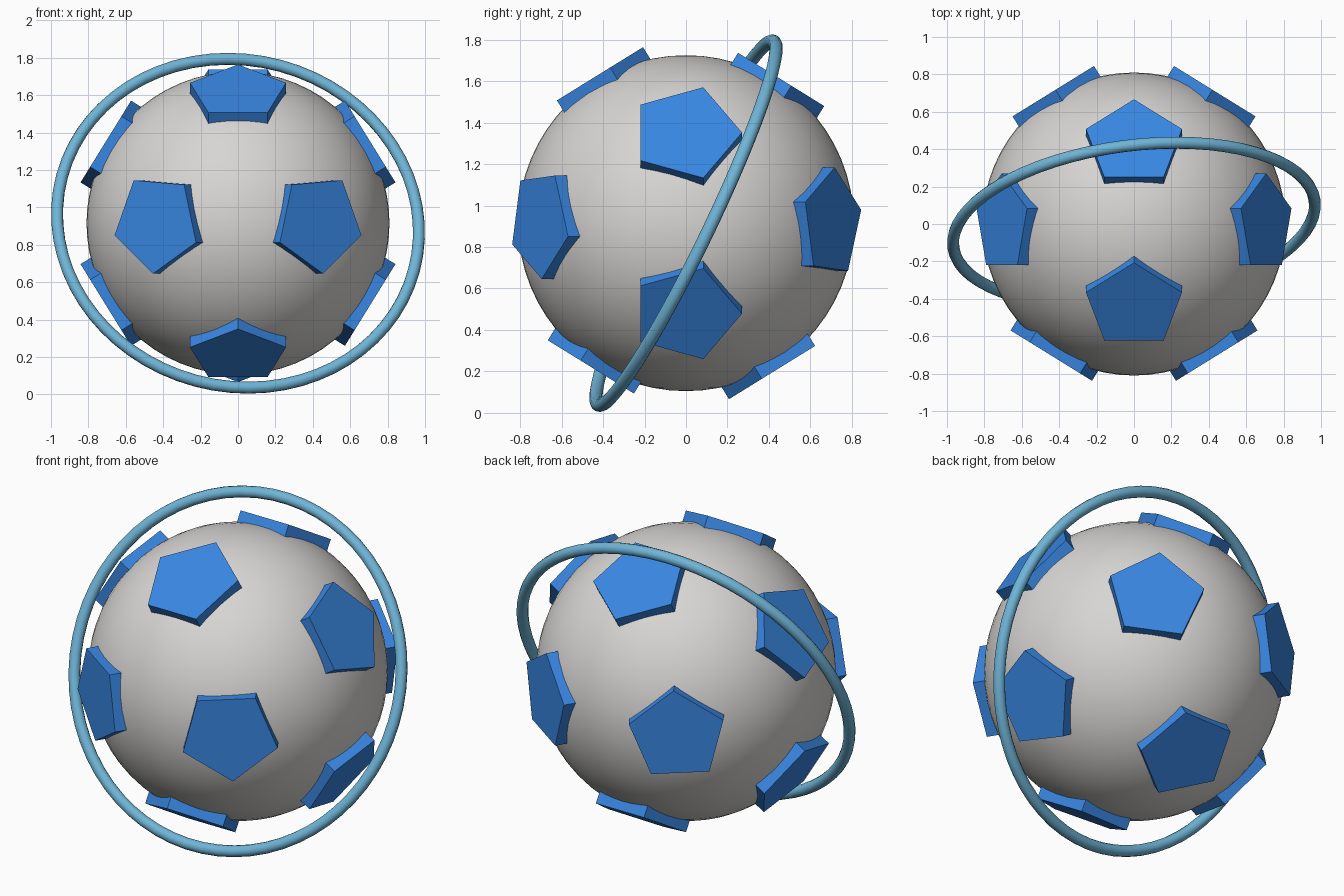
import bpy, math
from mathutils import Vector, Matrix

if "Cube" in bpy.data.objects:
    bpy.data.objects.remove(bpy.data.objects["Cube"])

CENTRE = Vector((0, 0, 0.915))
BALL_R = 0.81


def material(name, rgb):
    m = bpy.data.materials.new(name)
    m.diffuse_color = (*rgb, 1)
    m.use_nodes = True
    m.node_tree.nodes["Principled BSDF"].inputs["Base Color"].default_value = m.diffuse_color
    return m


grey = material("light grey", (0.68, 0.67, 0.65))
blue = material("blue", (0.04, 0.24, 0.76))
sky = material("pale blue", (0.16, 0.46, 0.68))


def finish(name, mat, smooth):
    ob = bpy.context.object
    ob.name = name
    ob.data.materials.append(mat)
    if smooth:
        bpy.ops.object.shade_smooth()
    return ob


# Ball
bpy.ops.mesh.primitive_uv_sphere_add(segments=64, ring_count=32, radius=BALL_R, location=CENTRE)
finish("ball", grey, True)

# Tilted orbit ring
bpy.ops.mesh.primitive_torus_add(major_radius=0.974, minor_radius=0.032,
                                 major_segments=64, minor_segments=12, location=CENTRE,
                                 rotation=(math.radians(63.5), math.radians(15), 0))
finish("orbit_ring", sky, True)

# Twelve raised pentagon plates, one on each icosahedron corner
phi = (1 + math.sqrt(5)) / 2
corners = []
for a in (-1, 1):
    for b in (-phi, phi):
        corners += [(a, b, 0), (0, a, b), (b, 0, a)]

OUTER, INNER = 0.831, 0.755
for i, c in enumerate(corners):
    d = Vector(c).normalized()
    bpy.ops.mesh.primitive_cylinder_add(vertices=5, radius=0.27, depth=OUTER - INNER)
    ob = finish(f"pentagon_plate_{i + 1}", blue, False)
    # cylinder's first corner lies on +Y, then turn by the shortest arc from +Z
    turn = Vector((0, 0, 1)).rotation_difference(d).to_matrix().to_4x4()
    ob.matrix_world = Matrix.Translation(CENTRE + d * (OUTER + INNER) / 2) @ turn
